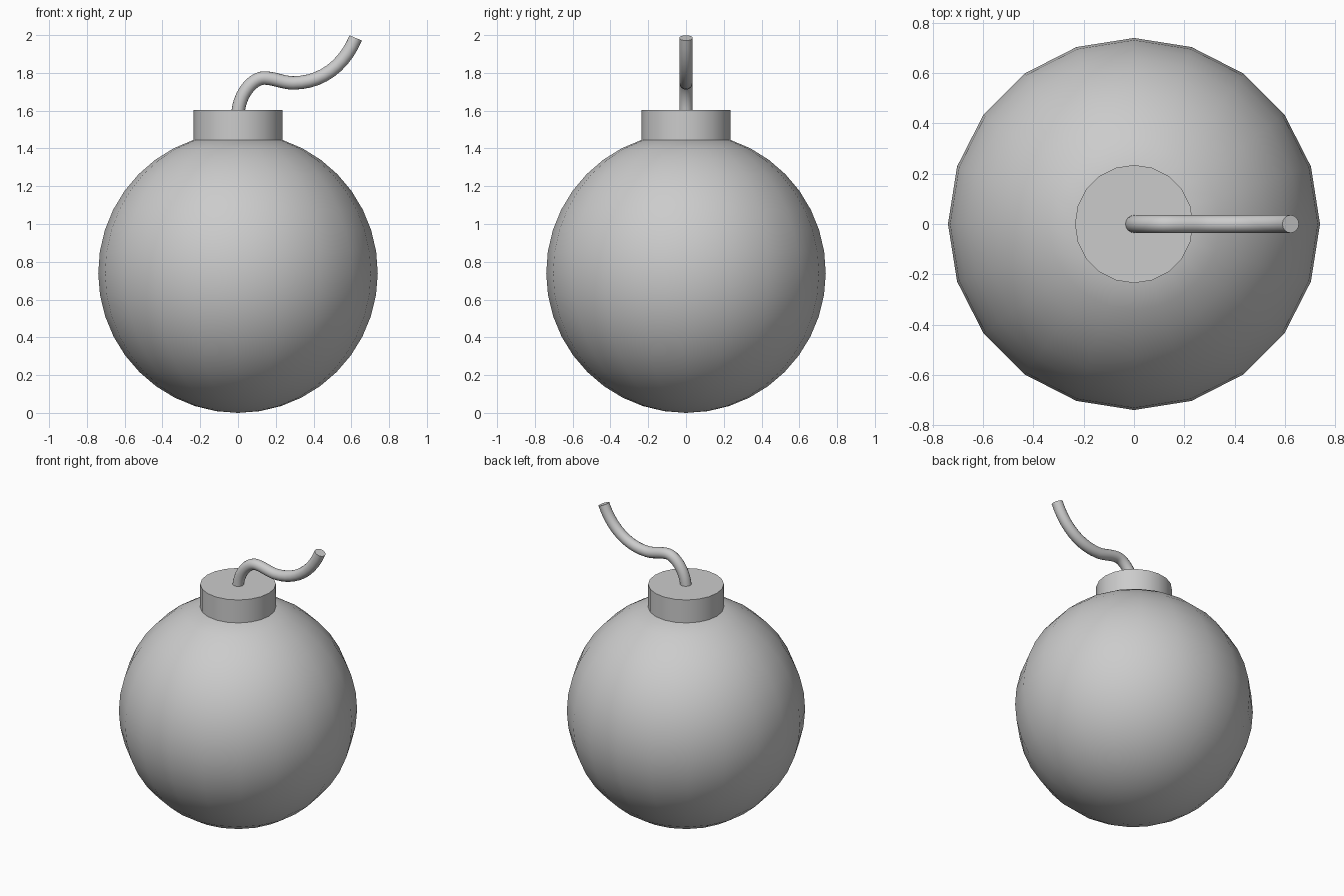
import bpy
import math

old = bpy.data.objects.get("Cube")
if old:
    bpy.data.objects.remove(old, do_unlink=True)

SIDES = 20
RADIUS = 0.74
CENTRE = 0.742
NECK_RADIUS = 0.235
NECK_TOP = 1.603
neck_angle = math.asin(NECK_RADIUS / RADIUS)
neck_base = CENTRE + CENTRE * math.cos(neck_angle)

grey = bpy.data.materials.new("plain grey")
grey.use_nodes = True
colour = (0.6, 0.6, 0.6, 1.0)
grey.diffuse_color = colour
grey.node_tree.nodes["Principled BSDF"].inputs["Base Color"].default_value = colour


def smooth(obj):
    bpy.ops.object.select_all(action="DESELECT")
    obj.select_set(True)
    bpy.context.view_layer.objects.active = obj
    bpy.ops.object.shade_smooth_by_angle(angle=math.radians(30))


def lathe(name, profile):
    """Revolve (radius, height) points, bottom to top; zero radius is a pole."""
    verts, rings, faces = [], [], []
    for r, z in profile:
        count = SIDES if r > 0 else 1
        rings.append([len(verts) + i for i in range(count)])
        for i in range(count):
            a = math.tau * i / SIDES
            verts.append((r * math.cos(a), r * math.sin(a), z))
    for low, high in zip(rings, rings[1:]):
        for i in range(SIDES):
            j = (i + 1) % SIDES
            if len(low) == 1:
                faces.append((low[0], high[j], high[i]))
            else:
                faces.append((low[i], low[j], high[j], high[i]))
    if len(rings[0]) > 1:
        faces.append(rings[0][::-1])
    faces.append(rings[-1])
    mesh = bpy.data.meshes.new(name)
    mesh.from_pydata(verts, [], faces)
    mesh.materials.append(grey)
    obj = bpy.data.objects.new(name, mesh)
    bpy.context.collection.objects.link(obj)
    smooth(obj)
    return obj


# Round body, cut off where the neck begins
steps = 18
ball = [(0, 0)]
for i in range(1, steps + 1):
    a = (math.pi - neck_angle) * i / steps
    ball.append((RADIUS * math.sin(a), CENTRE - CENTRE * math.cos(a)))
lathe("round_body", ball)

# Short cylindrical neck
lathe("neck_cap", [(NECK_RADIUS, neck_base), (NECK_RADIUS, NECK_TOP)])

# Curved fuse: each row is left handle, point, right handle as (x, z)
path = [
    ((0, 1.55), (0, 1.59), (0.01, 1.70)),
    ((0.085, 1.773), (0.137, 1.773), (0.19, 1.773)),
    ((0.24, 1.747), (0.293, 1.747), (0.44, 1.747)),
    ((0.56, 1.835), (0.623, 1.985), (0.64, 2.03)),
]
curve = bpy.data.curves.new("fuse", "CURVE")
curve.dimensions = "3D"
curve.bevel_depth = 0.0355
curve.bevel_resolution = 6
curve.resolution_u = 10
curve.use_fill_caps = True
spline = curve.splines.new("BEZIER")
spline.bezier_points.add(len(path) - 1)
for p, (left, point, right) in zip(spline.bezier_points, path):
    p.handle_left_type = p.handle_right_type = "FREE"
    p.co = (point[0], 0, point[1])
    p.handle_left = (left[0], 0, left[1])
    p.handle_right = (right[0], 0, right[1])
curve.materials.append(grey)
fuse = bpy.data.objects.new("fuse", curve)
bpy.context.collection.objects.link(fuse)
bpy.ops.object.select_all(action="DESELECT")
fuse.select_set(True)
bpy.context.view_layer.objects.active = fuse
bpy.ops.object.convert(target="MESH")
smooth(bpy.context.view_layer.objects.active)
